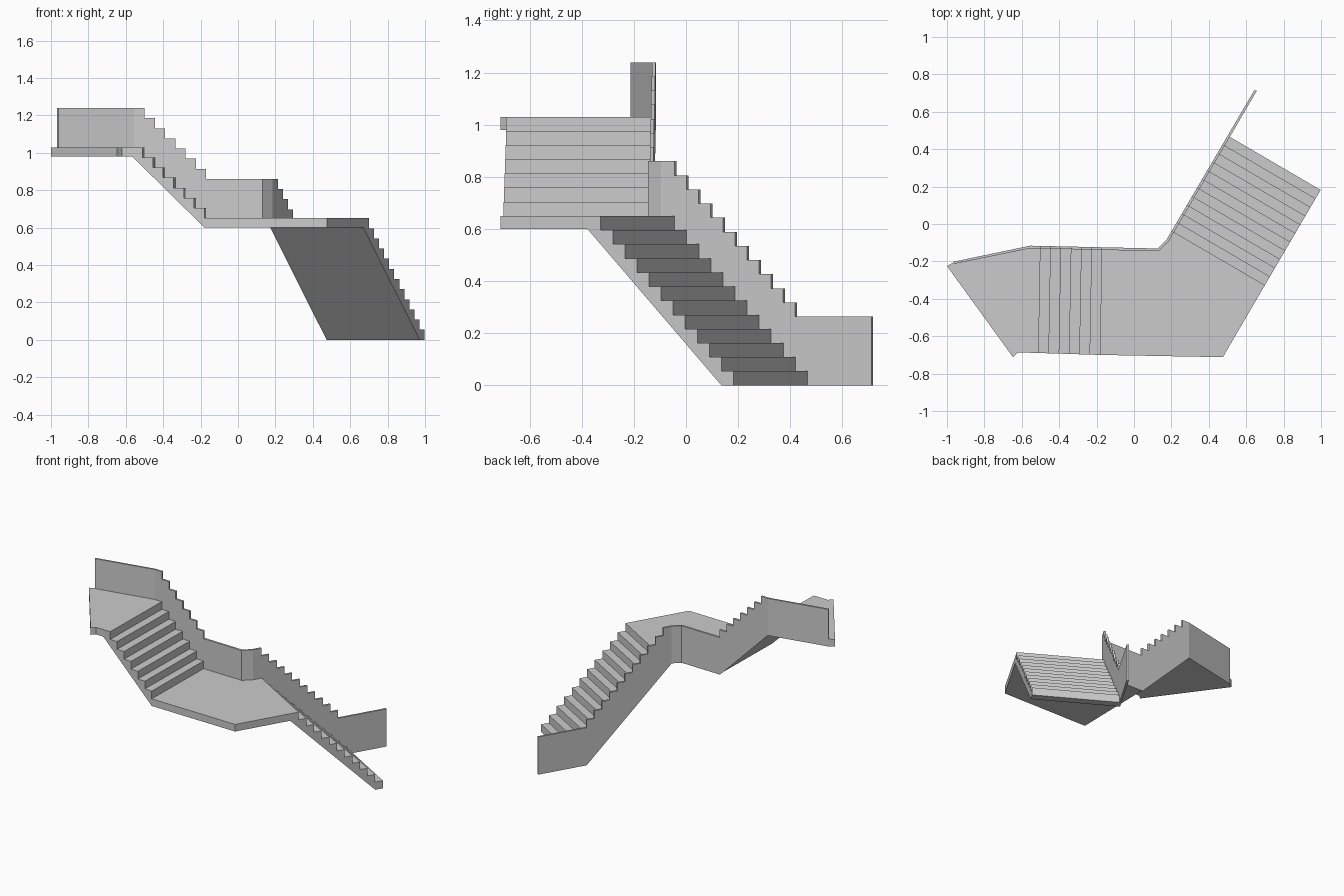
import bpy, bmesh
from mathutils import Vector

if "Cube" in bpy.data.objects:
    bpy.data.objects.remove(bpy.data.objects["Cube"])

H = 0.65 / 12          # riser height
T1, T2 = 0.0536, 0.055 # tread depths of lower and upper flights
L1, L2 = 12.1 * T1, 7 * T2
MID, TOP = 0.65, 0.65 + 7 * H
SLAB, RAIL = 0.05, 0.21


def solid(name, rings):
    """Closed solid between two matching outlines."""
    a, b = rings
    n = len(a)
    faces = [list(range(n)), list(range(2 * n - 1, n - 1, -1))]
    faces += [[i, (i + 1) % n, n + (i + 1) % n, n + i] for i in range(n)]
    me = bpy.data.meshes.new(name)
    me.from_pydata(a + b, [], faces)
    bm = bmesh.new()
    bm.from_mesh(me)
    bmesh.ops.recalc_face_normals(bm, faces=bm.faces)
    bm.to_mesh(me)
    bm.free()
    ob = bpy.data.objects.new(name, me)
    bpy.context.collection.objects.link(ob)
    return ob


def upright(name, profile, length, side_a, side_b):
    """Side profile (distance, z) stretched between two plan lines."""
    rings = []
    for p, q in (side_a, side_b):
        p, q = Vector(p), Vector(q)
        rings.append([(*p.lerp(q, s / length), z) for s, z in profile])
    return solid(name, rings)


def slab(name, outline, top):
    solid(name, [[(x, y, z) for x, y in outline] for z in (top - SLAB, top)])


def saw(n, tread, z0, start=0):
    """Rising step line: n risers, each followed by a tread."""
    pts = []
    for k in range(start, start + n):
        pts += [(k * tread, z0 + (k - start) * H), (k * tread, z0 + (k - start + 1) * H)]
    return pts


# plan corners shared by flights and landings
low_in, low_out = ((0.51, 0.467), (0.182, -0.093)), ((0.998, 0.182), (0.67, -0.378))
up_in, up_out = ((-0.17, -0.138), (-0.555, -0.128)), ((-0.18, -0.70), (-0.565, -0.688))

# flights with sloping undersides
upright("lower_flight", saw(12, T1, 0) + [(L1, MID), (L1, MID - SLAB), (T1, 0)],
        L1, low_in, low_out)
upright("upper_flight", [(0, MID - SLAB)] + saw(7, T2, MID) + [(L2, TOP), (L2, TOP - SLAB)],
        L2, up_in, up_out)

# landings
slab("middle_landing", [low_out[1], (0.475, -0.712), up_out[0], up_in[0],
                        (0.13, -0.145), low_in[1]], MID)
slab("top_landing", [up_out[1], (-0.62, -0.687), (-0.647, -0.712), (-1.0, -0.225),
                     (-0.965, -0.205), up_in[1]], TOP)

# solid balustrade: inner and outer plan paths
inner = [(-0.96, -0.213), (-0.555, -0.130), (0.13, -0.145), (0.184, -0.095), (0.656, 0.711)]
outer = [(-0.967, -0.202), (-0.555, -0.116), (0.127, -0.131), (0.172, -0.087), (0.645, 0.718)]
leg = lambda i: ((inner[i], inner[i + 1]), (outer[i], outer[i + 1]))


def flat(z):
    return [(0, z - SLAB), (1, z - SLAB), (1, z + RAIL), (0, z + RAIL)]


upright("top_balustrade", flat(TOP), 1, *leg(0))
upright("corner_balustrade", flat(MID), 1, *leg(2))

# stepped panel along the upper flight and middle landing
x0, x1 = inner[1][0], inner[2][0]
steps = [(-0.17 - s - x0, z) for s, z in saw(7, T2, MID + RAIL)]
upright("upper_balustrade",
        [(0, TOP - SLAB), (-0.175 - x0, MID - SLAB), (x1 - x0, MID - SLAB),
         (x1 - x0, MID + RAIL)] + steps + [(0, TOP + RAIL)], x1 - x0, *leg(1))

# stepped panel along the lower flight, running on past the bottom step
length = L1 + 0.285
steps = [(L1 - s, z) for s, z in saw(11, T1, RAIL + H, 1)]
upright("lower_balustrade",
        [(0, MID + RAIL), (0, MID - SLAB), (L1 - T1, 0), (length, 0),
         (length, RAIL + H)] + steps, length, *leg(3))
